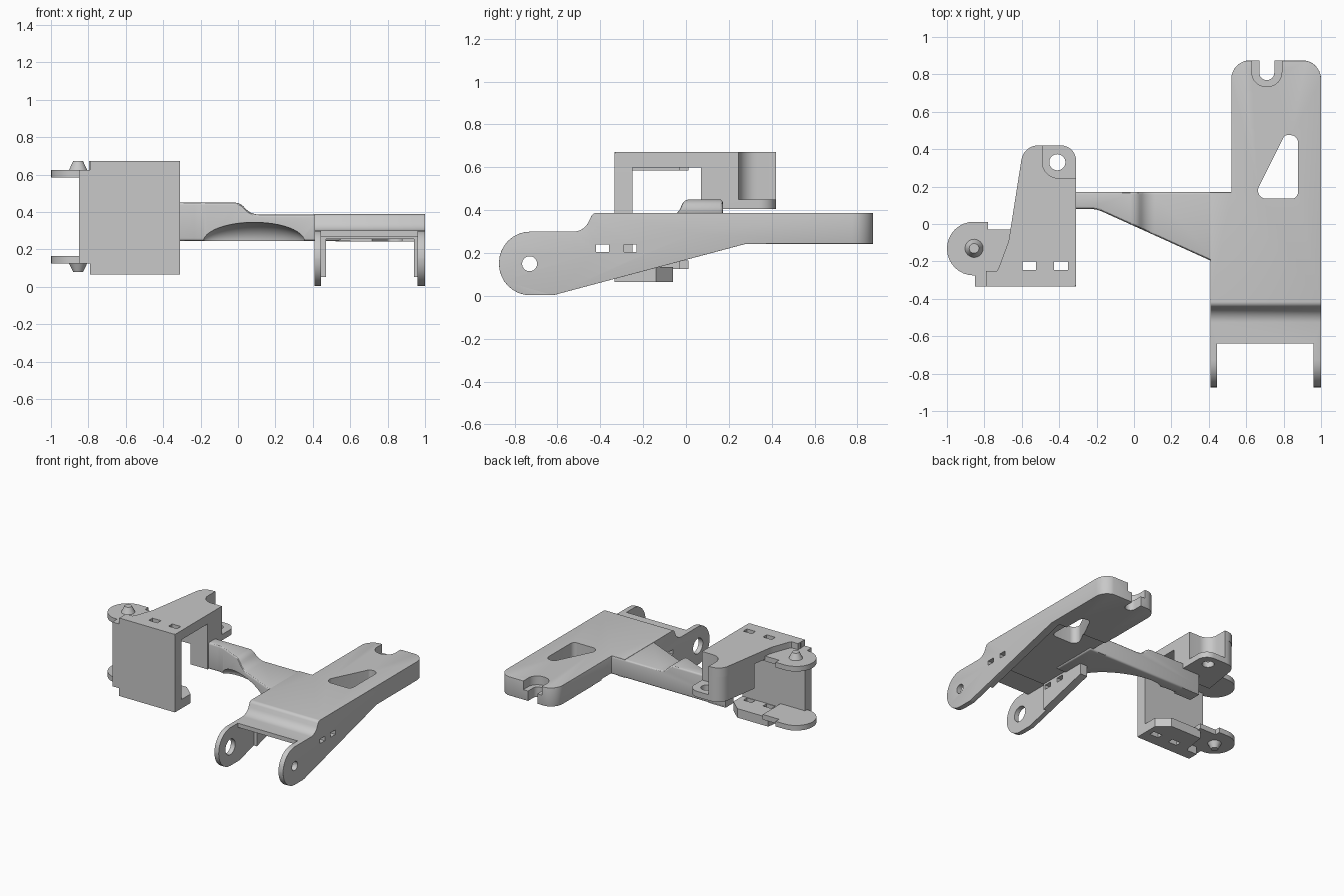
import bpy, bmesh, math
from mathutils import Vector, Matrix

cube = bpy.data.objects.get("Cube")
if cube:
    bpy.data.objects.remove(cube, do_unlink=True)

grey = bpy.data.materials.new("machined grey")
grey.use_nodes = True
grey.diffuse_color = (0.58, 0.58, 0.58, 1)
grey.node_tree.nodes["Principled BSDF"].inputs["Base Color"].default_value = (0.58, 0.58, 0.58, 1)


def finish(name, bm):
    bmesh.ops.recalc_face_normals(bm, faces=bm.faces)
    mesh = bpy.data.meshes.new(name)
    bm.to_mesh(mesh)
    bm.free()
    mesh.materials.append(grey)
    obj = bpy.data.objects.new(name, mesh)
    bpy.context.collection.objects.link(obj)
    return obj


def rounded(points, steps=8):
    """Outline points (u, v) or (u, v, fillet radius) turned into a smooth loop."""
    out = []
    for i, p in enumerate(points):
        c = Vector(p[:2])
        if len(p) < 3:
            out.append(c)
            continue
        a = (Vector(points[i - 1][:2]) - c).normalized()
        b = (Vector(points[(i + 1) % len(points)][:2]) - c).normalized()
        half = a.angle(b) / 2
        start, end = c + a * p[2] / math.tan(half), c + b * p[2] / math.tan(half)
        mid = c + (a + b).normalized() * p[2] / math.sin(half)
        s, e = start - mid, end - mid
        sweep = math.pi - 2 * half
        for k in range(steps + 1):
            t = k / steps
            out.append(mid + (s * math.sin((1 - t) * sweep) + e * math.sin(t * sweep)) / math.sin(sweep))
    return out


def prism(name, points, axis, lo, hi):
    place = {"x": lambda u, v, w: (w, u, v),
             "y": lambda u, v, w: (u, w, v),
             "z": lambda u, v, w: (u, v, w)}[axis]
    bm = bmesh.new()
    loop = rounded(points)
    face = bm.faces.new([bm.verts.new(place(p.x, p.y, lo)) for p in loop])
    ext = bmesh.ops.extrude_face_region(bm, geom=[face])
    moved = [g for g in ext["geom"] if isinstance(g, bmesh.types.BMVert)]
    bmesh.ops.translate(bm, verts=moved, vec=place(0, 0, hi - lo))
    return finish(name, bm)


def box(name, x0, x1, y0, y1, z0, z1):
    return prism(name, [(x0, y0), (x1, y0), (x1, y1), (x0, y1)], "z", z0, z1)


def round_bar(name, centre, r0, r1, depth, axis="z"):
    bm = bmesh.new()
    bmesh.ops.create_cone(bm, cap_ends=True, segments=32, radius1=r0, radius2=r1, depth=depth)
    if axis == "x":
        bmesh.ops.rotate(bm, verts=bm.verts, matrix=Matrix.Rotation(math.pi / 2, 3, "Y"))
    bmesh.ops.translate(bm, verts=bm.verts, vec=centre)
    return finish(name, bm)


def bake(obj):
    dg = bpy.context.evaluated_depsgraph_get()
    mesh = bpy.data.meshes.new_from_object(obj.evaluated_get(dg))
    obj.modifiers.clear()
    obj.data = mesh


def combine(obj, tools, operation="DIFFERENCE"):
    for tool in tools:
        mod = obj.modifiers.new("cut", "BOOLEAN")
        mod.operation, mod.solver, mod.object = operation, "EXACT", tool
        bake(obj)
        bpy.data.objects.remove(tool, do_unlink=True)


def soften(obj, width):
    mod = obj.modifiers.new("edge", "BEVEL")
    mod.width, mod.segments = width, 3
    mod.limit_method, mod.angle_limit = "ANGLE", math.radians(50)
    bake(obj)


# Main fork and tail: side profile trimmed by the plan outline
fork = prism("fork_body", [(-0.873, 0.003, 0.146), (-0.62, 0.003, 0.1), (0.28, 0.243),
                           (0.873, 0.243), (0.873, 0.388), (-0.435, 0.388, 0.03),
                           (-0.475, 0.3, 0.08), (-0.873, 0.3, 0.146)], "x", 0.408, 1.0)
plan = prism("plan", [(0.4, -0.9), (1.0, -0.9), (1.0, 0.875, 0.1), (0.52, 0.875, 0.1),
                      (0.52, 0.17), (0.4, 0.17)], "z", -0.1, 0.6)
combine(fork, [plan], "INTERSECT")
soften(fork, 0.014)
combine(fork, [
    box("fork_gap", 0.445, 0.96, -1, -0.638, -0.1, 0.6),
    box("front_channel", 0.445, 0.96, -0.7, -0.44, -0.1, 0.268),
    box("rear_channel", 0.47, 0.94, -0.5, 0.3, -0.1, 0.255),
    box("wall_relief", 0.3, 0.6, -0.03, 0.4, -0.1, 0.246),
    round_bar("small_bore", (1, -0.73, 0.15), 0.035, 0.035, 0.3, "x"),
    round_bar("large_bore", (0.41, -0.73, 0.15), 0.06, 0.06, 0.3, "x"),
    prism("window", [(0.635, 0.135, 0.045), (0.877, 0.135, 0.035), (0.877, 0.475, 0.04),
                     (0.805, 0.475, 0.025)], "z", 0, 0.6),
    prism("tail_slot", [(0.67, 1), (0.67, 0.77, 0.038), (0.75, 0.77, 0.038), (0.75, 1)], "z", 0, 0.6),
    prism("tail_recess", [(0.63, 1), (0.63, 0.735, 0.075), (0.79, 0.735, 0.075), (0.79, 1)], "z", 0.32, 0.6),
])
combine(fork, [box("side_slot", 0.3, 1.1, y, y + 0.06, 0.205, 0.24) for y in (-0.42, -0.29)])

# Tapered cross arm with a raised hump and a scooped underside
arm = prism("cross_arm", [(-0.46, 0.245), (0.56, 0.245), (0.56, 0.386), (0.07, 0.386, 0.1),
                          (0.01, 0.45, 0.07), (-0.46, 0.45)], "y", -0.5, 0.5)
combine(arm, [prism("arm_plan", [(-0.46, 0.172), (-0.46, 0.08), (-0.2, 0.08, 0.15),
                                 (0.43, -0.205), (0.55, -0.205), (0.55, 0.172)], "z", 0, 1)], "INTERSECT")
soften(arm, 0.014)
bm = bmesh.new()
bmesh.ops.create_uvsphere(bm, u_segments=40, v_segments=24, radius=1)
bmesh.ops.transform(bm, verts=bm.verts, matrix=Matrix.Translation((0.08, -0.06, 0.24))
                    @ Matrix.Rotation(math.radians(-24), 4, "Z")
                    @ Matrix.Diagonal((0.3, 0.13, 0.105, 1)))
combine(arm, [finish("scoop", bm)])

# Bracket: top plate, rear block with lug, front wall and bottom plate
top_plate = prism("bracket_top_plate", [(-0.31, -0.33), (-0.31, 0.42, 0.08), (-0.59, 0.42, 0.09),
                  (-0.67, -0.09, 0.2), (-0.74, -0.28, 0.08), (-0.79, -0.28), (-0.79, -0.33)], "z", 0.6, 0.672)
block = prism("bracket_rear_block", [(-0.31, 0.07), (-0.31, 0.42, 0.08), (-0.585, 0.42, 0.09),
                                     (-0.64, 0.07)], "z", 0.405, 0.665)
for part in (top_plate, block):
    combine(part, [prism("corner_recess", [(-0.49, 0.6), (-0.49, 0.245, 0.085), (-0.2, 0.245),
                                           (-0.2, 0.6)], "z", 0.45, 0.8)])
combine(block, [round_bar("lug_hole", (-0.41, 0.33, 0.4), 0.043, 0.043, 0.3)])
web = box("bracket_web", -0.46, -0.312, 0.072, 0.17, 0.245, 0.65)
wall = prism("bracket_front_wall", [(-0.31, 0.065), (-0.31, 0.672, 0.015), (-0.79, 0.672), (-0.79, 0.625),
                                    (-0.85, 0.625), (-0.85, 0.125), (-0.79, 0.125), (-0.79, 0.065)],
             "y", -0.333, -0.25)
bottom_plate = prism("bracket_bottom_plate", [(-0.31, -0.33), (-0.31, -0.14), (-0.4, -0.06), (-0.665, -0.06),
                     (-0.7, -0.28, 0.08), (-0.79, -0.28), (-0.79, -0.33)], "z", 0.065, 0.135)
for part in (top_plate, bottom_plate):
    combine(part, [box("slot", x - 0.037, x + 0.037, -0.245, -0.2, 0, 0.8) for x in (-0.56, -0.39)])

# Pivot ears with tapered pins above and below
parts = [fork, arm, top_plate, block, web, wall, bottom_plate]
for name, z, side in (("upper", 0.605, 1), ("lower", 0.145, -1)):
    ear = prism(name + "_ear", [(-1.0, -0.275, 0.143), (-0.64, -0.275), (-0.64, -0.03), (-0.78, -0.03),
                                (-0.78, 0.012), (-1.0, 0.012, 0.143)], "z", z - 0.02, z + 0.02)
    base, tip = (0.05, 0.026) if side > 0 else (0.026, 0.05)
    pin = round_bar(name + "_pin", (-0.855, -0.13, z + side * 0.042), base, tip, 0.05)
    parts += [ear, pin]

# Smooth shading on curves, sharp machined edges
bpy.ops.object.select_all(action="DESELECT")
for part in parts:
    part.select_set(True)
bpy.context.view_layer.objects.active = fork
bpy.ops.object.shade_smooth_by_angle(angle=math.radians(30))
